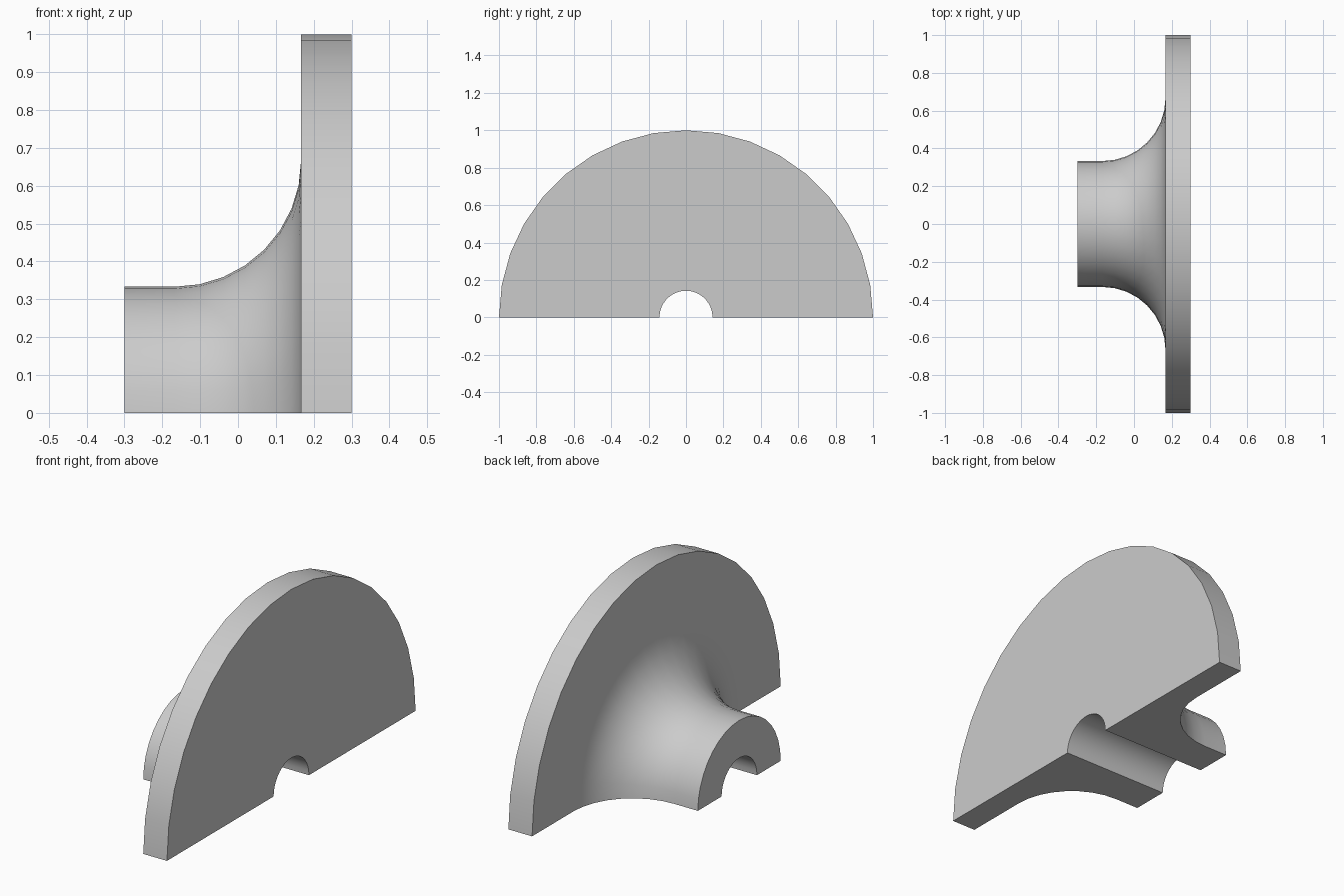
import bpy, bmesh
from math import sin, cos, pi

cube = bpy.data.objects.get("Cube")
if cube:
    bpy.data.objects.remove(cube, do_unlink=True)

HALF = 0.3              # half the length along the axis
BORE = 0.142            # shaft hole radius
HUB = 1 / 3             # hub radius
FLANGE = 1 / 6          # x of the flange's inner side
FILLET = 1 / 3          # radius of the sweep from hub to flange
ARC_STEPS = 8
TURN_STEPS = 18

# Half-section as (x, radius): flange, concave fillet, hub, bore
fillet = []
for i in range(ARC_STEPS + 1):
    a = i * pi / 2 / ARC_STEPS
    fillet.append((FLANGE - FILLET + FILLET * cos(a),
                   HUB + FILLET - FILLET * sin(a)))
section = ([(HALF, BORE), (HALF, 1), (FLANGE, 1)] + fillet
           + [(-HALF, HUB), (-HALF, BORE)])

# Revolve the section half a turn about the x axis
bm = bmesh.new()
rings = []
for s in range(TURN_STEPS + 1):
    t = pi * s / TURN_STEPS
    rings.append([bm.verts.new((x, r * cos(t), r * sin(t))) for x, r in section])
n = len(section)
for a, b in zip(rings, rings[1:]):
    for i in range(n):
        j = (i + 1) % n
        bm.faces.new((a[i], a[j], b[j], b[i]))

# Flat cut faces on the underside
bm.faces.new(rings[0])
bm.faces.new(rings[-1])
bmesh.ops.recalc_face_normals(bm, faces=bm.faces)

mesh = bpy.data.meshes.new("half_flanged_hub")
bm.to_mesh(mesh)
bm.free()
hub = bpy.data.objects.new("half_flanged_hub", mesh)
bpy.context.collection.objects.link(hub)

# Plain grey material
grey = bpy.data.materials.new("plain_grey")
grey.use_nodes = True
color = (0.6, 0.6, 0.6, 1)
grey.diffuse_color = color
grey.node_tree.nodes["Principled BSDF"].inputs["Base Color"].default_value = color
mesh.materials.append(grey)

# Smooth curves, sharp corners
bpy.ops.object.select_all(action='DESELECT')
hub.select_set(True)
bpy.context.view_layer.objects.active = hub
bpy.ops.object.shade_smooth_by_angle(angle=pi / 6)
